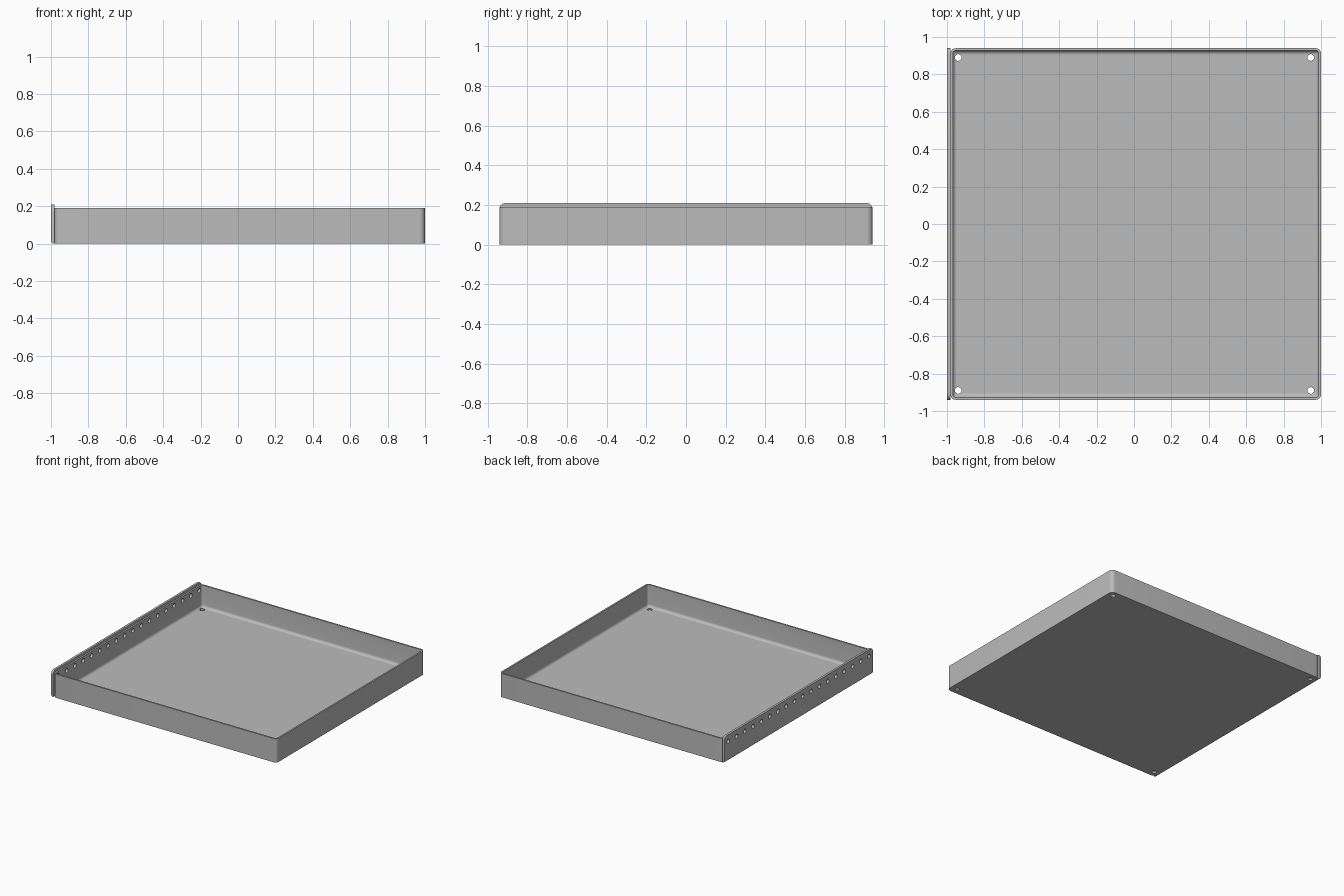
import bpy, bmesh, math
from mathutils import Matrix

if "Cube" in bpy.data.objects:
    bpy.data.objects.remove(bpy.data.objects["Cube"], do_unlink=True)

X0, X1, HALF_Y = -0.982, 1.0, 0.94      # tray footprint
WALL, RIM, CORNER, FILLET = 0.013, 0.19, 0.03, 0.022
PLATE_TOP = 0.21

grey = bpy.data.materials.new("plain grey")
grey.use_nodes = True
colour = (0.5, 0.5, 0.5, 1)
grey.diffuse_color = colour
grey.node_tree.nodes["Principled BSDF"].inputs["Base Color"].default_value = colour


def make(name, bm):
    bmesh.ops.recalc_face_normals(bm, faces=bm.faces[:])
    mesh = bpy.data.meshes.new(name)
    bm.to_mesh(mesh)
    bm.free()
    mesh.materials.append(grey)
    obj = bpy.data.objects.new(name, mesh)
    bpy.context.collection.objects.link(obj)
    return obj


def rounded_loop(bm, inset, z, steps=6):
    """Rounded rectangle of the tray outline, moved inward by inset."""
    r = max(CORNER - inset, 0.004)
    cx, mid = (X1 - X0) / 2 - inset - r, (X0 + X1) / 2
    cy = HALF_Y - inset - r
    verts = []
    for q, (sx, sy) in enumerate([(1, 1), (-1, 1), (-1, -1), (1, -1)]):
        for i in range(steps + 1):
            a = (q + i / steps) * math.pi / 2
            verts.append(bm.verts.new((mid + sx * cx + r * math.cos(a),
                                       sy * cy + r * math.sin(a), z)))
    return verts


def cut_holes(obj, name, centres, radius, axis):
    """Drill a row of round holes along the given axis."""
    bm = bmesh.new()
    turn = Matrix.Rotation(math.pi / 2, 4, 'Y') if axis == 'X' else Matrix()
    for c in centres:
        bmesh.ops.create_cone(bm, cap_ends=True, segments=20, radius1=radius,
                              radius2=radius, depth=0.1,
                              matrix=Matrix.Translation(c) @ turn)
    cutter = make(name, bm)
    cutter.hide_render = True
    cutter.hide_viewport = True
    mod = obj.modifiers.new(name, 'BOOLEAN')
    mod.operation, mod.solver, mod.object = 'DIFFERENCE', 'EXACT', cutter


def smooth(obj):
    bpy.ops.object.select_all(action='DESELECT')
    obj.select_set(True)
    bpy.context.view_layer.objects.active = obj
    bpy.ops.object.shade_smooth_by_angle(angle=math.radians(35))


# Tray: outer skin, rim, inner wall and filleted floor as one lofted shell
bm = bmesh.new()
section = [(0, 0), (0, RIM), (WALL, RIM)]
for i in range(7):
    a = i / 6 * math.pi / 2
    section.append((WALL + FILLET * (1 - math.cos(a)),
                    WALL + FILLET * (1 - math.sin(a))))
loops = [rounded_loop(bm, inset, z) for inset, z in section]
for low, high in zip(loops, loops[1:]):
    n = len(low)
    for i in range(n):
        j = (i + 1) % n
        bm.faces.new((low[i], low[j], high[j], high[i]))
bm.faces.new(loops[0])
bm.faces.new(loops[-1])
tray = make("tray", bm)
smooth(tray)

# Side plate: taller sheet with rounded top corners
bm = bmesh.new()
r = 0.03
outline = [(-HALF_Y, 0), (HALF_Y, 0)]
for side, start in ((1, 0), (-1, math.pi / 2)):
    for i in range(7):
        a = start + i / 6 * math.pi / 2
        outline.append((side * (HALF_Y - r) + r * math.cos(a),
                        PLATE_TOP - r + r * math.sin(a)))
face = bm.faces.new([bm.verts.new((-1, y, z)) for y, z in outline])
out = bmesh.ops.extrude_face_region(bm, geom=[face])
moved = [v for v in out["geom"] if isinstance(v, bmesh.types.BMVert)]
bmesh.ops.translate(bm, verts=moved, vec=(X0 + 1, 0, 0))
# Folded lower outer edge
fold = [e for e in bm.edges if all(v.co.z < 0.001 and v.co.x < -0.999 for v in e.verts)]
bmesh.ops.bevel(bm, geom=fold, offset=0.016, segments=5, profile=0.5, affect='EDGES')
plate = make("side_plate", bm)
smooth(plate)

# Hole row through the side plate and the wall behind it
row = [(-0.99, -0.8925 + 0.105 * i, 0.157) for i in range(18)]
for obj in (tray, plate):
    cut_holes(obj, obj.name + "_side_hole_cutter", row, 0.017, 'X')

# Mounting holes in the floor corners
corners = [(x, y, 0) for x in (-0.94, 0.945) for y in (-0.89, 0.89)]
cut_holes(tray, "floor_hole_cutter", corners, 0.018, 'Z')
